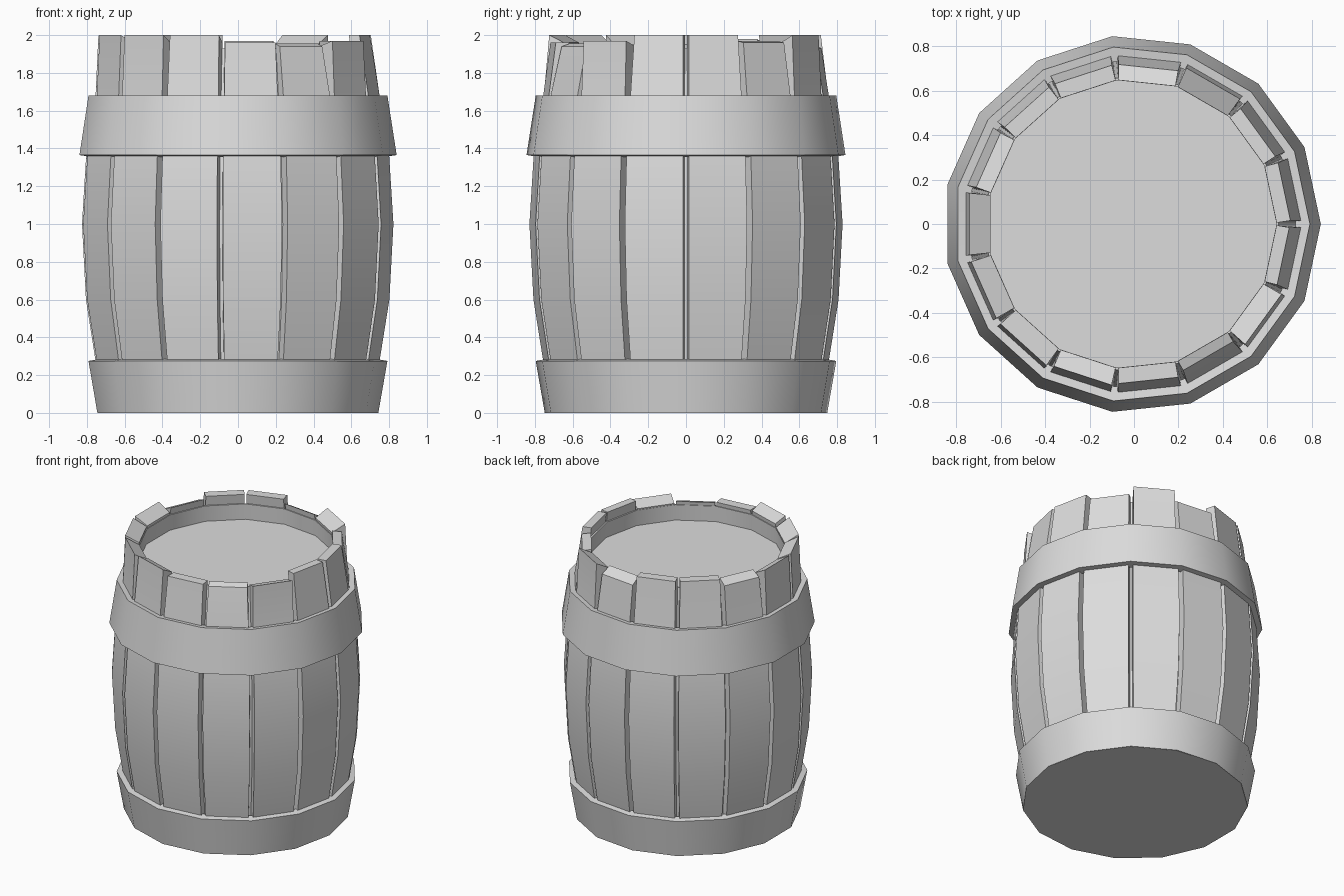
import bpy, bmesh, math
from mathutils import Matrix, Vector

if "Cube" in bpy.data.objects:
    bpy.data.objects.remove(bpy.data.objects["Cube"], do_unlink=True)

SIDES = 15
STEP = math.tau / SIDES
SHIFT = -0.009          # centres the odd-sided barrel on x

GREY = (0.72, 0.72, 0.72, 1)
grey = bpy.data.materials.new("plain_grey")
grey.use_nodes = True
grey.diffuse_color = GREY
grey.node_tree.nodes["Principled BSDF"].inputs["Base Color"].default_value = GREY


def finish(name, bm):
    bmesh.ops.recalc_face_normals(bm, faces=bm.faces)
    mesh = bpy.data.meshes.new(name)
    bm.to_mesh(mesh)
    bm.free()
    mesh.materials.append(grey)
    obj = bpy.data.objects.new(name, mesh)
    obj.location.x = SHIFT
    bpy.context.collection.objects.link(obj)
    bpy.ops.object.select_all(action="DESELECT")
    obj.select_set(True)
    bpy.context.view_layer.objects.active = obj
    bpy.ops.object.shade_smooth_by_angle(angle=math.radians(30))


def lathe(name, profile, closed):
    """Turn (radius, z) points into a 15-sided ring, or a solid with end caps."""
    bm = bmesh.new()
    rings = [[bm.verts.new((r * math.cos(i * STEP), r * math.sin(i * STEP), z))
              for i in range(SIDES)] for r, z in profile]
    pairs = list(zip(rings, rings[1:]))
    if closed:
        pairs.append((rings[-1], rings[0]))
    else:
        bm.faces.new(rings[0])
        bm.faces.new(rings[-1])
    for low, high in pairs:
        for i in range(SIDES):
            j = (i + 1) % SIDES
            bm.faces.new((low[i], low[j], high[j], high[i]))
    finish(name, bm)


def hoop(name, low, high, thick):
    """Tilted band whose wall has an even thickness."""
    a, b = Vector(low), Vector(high)
    along = (b - a).normalized()
    inward = Vector((-along.y, along.x)) * thick
    lathe(name, [a, b, b + inward, a + inward], True)


# Core: bottom, hidden wall behind the staves, rim and recessed lid
lathe("barrel_core", [(0.745, 0.0), (0.70, 0.05), (0.71, 0.3), (0.755, 0.6), (0.775, 1.0),
                      (0.75, 1.36), (0.70, 1.68), (0.66, 1.93), (0.65, 1.93),
                      (0.655, 1.815)], False)

# Hoops
hoop("lower_hoop", (0.752, 0.0), (0.80, 0.275), 0.06)
hoop("upper_hoop", (0.849, 1.365), (0.80, 1.68), 0.065)

# Staves: bulging planks; each top has its own lean and slant
BULGE = [(0.70, 0.02), (0.746, 0.28), (0.796, 0.6), (0.817, 1.0), (0.795, 1.36), (0.745, 1.68)]
THICK = 0.07
INNER_TOP = 0.637
# outer edge distance, outer edge height, inner edge height
TOPS = [(0.70, 2, 2), (0.70, 1.96, 1.97), (0.73, 2, 1.95), (0.707, 1.93, 1.97), (0.707, 2, 2),
        (0.707, 2, 2), (0.707, 1.95, 1.98), (0.73, 2, 1.95), (0.73, 2, 1.95), (0.73, 2, 1.94),
        (0.717, 2, 1.96), (0.707, 1.96, 1.96), (0.685, 1.94, 1.955), (0.73, 1.97, 1.94),
        (0.695, 2, 2)]


def stave(index, top_dist, outer_top, inner_top):
    bm = bmesh.new()
    rows = [(d, z, d - THICK, z) for d, z in BULGE]
    rows.append((top_dist, outer_top, INNER_TOP, inner_top))
    loops = []
    for d_out, z_out, d_in, z_in in rows:
        half_out = d_out * math.tan(STEP / 2) - 0.016
        half_in = d_in * math.tan(STEP / 2) - 0.006
        corners = [(d_out, -half_out, z_out), (d_out, half_out, z_out),
                   (d_in, half_in, z_in), (d_in, -half_in, z_in)]
        loops.append([bm.verts.new(c) for c in corners])
    for low, high in zip(loops, loops[1:]):
        for i in range(4):
            j = (i + 1) % 4
            bm.faces.new((low[i], low[j], high[j], high[i]))
    bm.faces.new(loops[0])
    bm.faces.new(loops[-1])
    turn = Matrix.Rotation((index + 0.5) * STEP, 3, "Z")
    bmesh.ops.rotate(bm, cent=Vector(), matrix=turn, verts=bm.verts)
    finish(f"stave_{index + 1}", bm)


for k, top in enumerate(TOPS):
    stave(k, *top)
